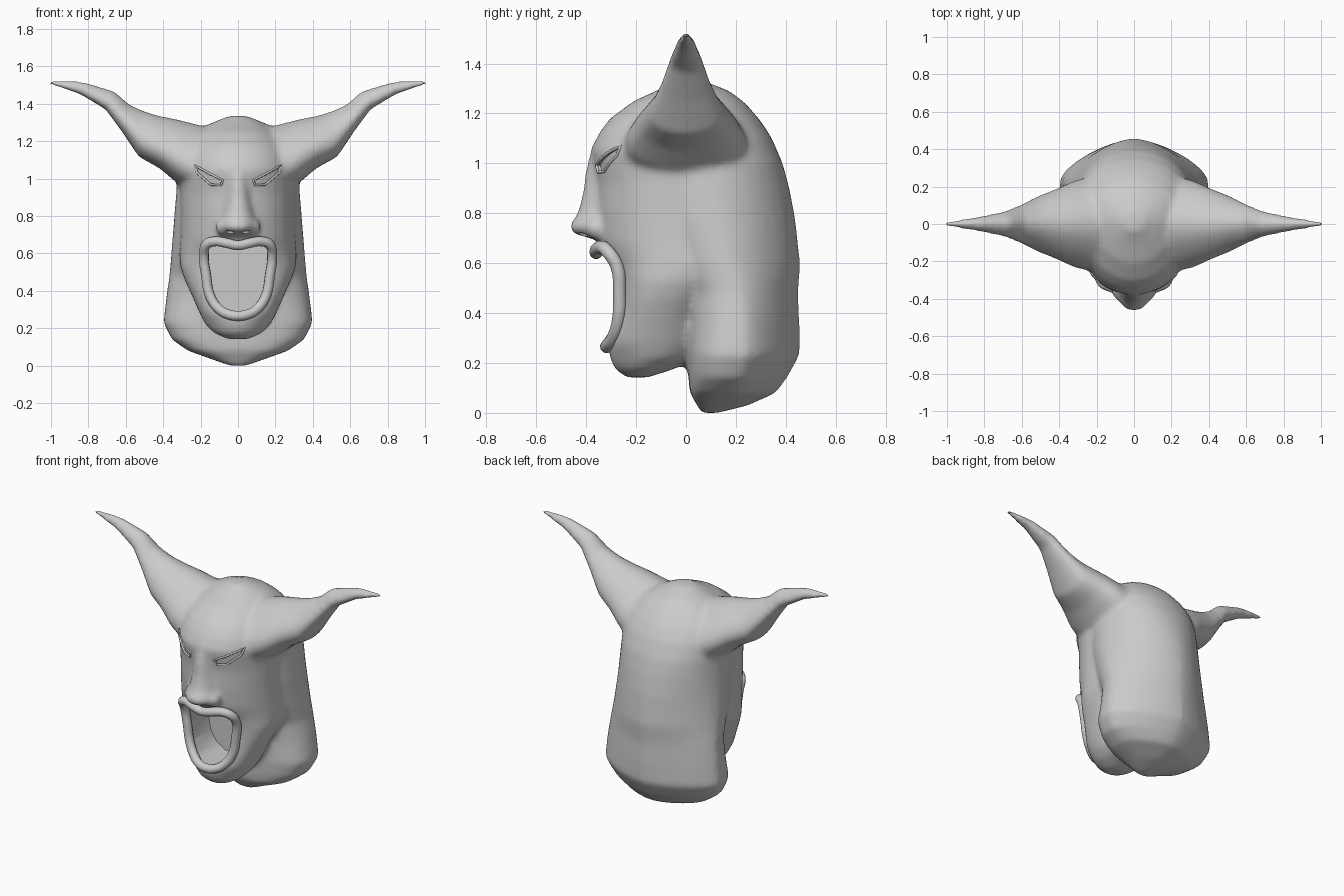
import bpy, bmesh, math
from mathutils import Vector

cube = bpy.data.objects.get("Cube")
if cube:
    bpy.data.objects.remove(cube, do_unlink=True)

skin = bpy.data.materials.new("plain grey")
skin.use_nodes = True
GREY = (0.6, 0.6, 0.6, 1)
skin.diffuse_color = GREY
skin.node_tree.nodes["Principled BSDF"].inputs["Base Color"].default_value = GREY


def spow(v, p):
    return math.copysign(abs(v) ** p, v)


def loft(bm, rings):
    """Skin a list of closed rings and cap both ends."""
    rows = [[bm.verts.new(p) for p in ring] for ring in rings]
    n = len(rows[0])
    for a, b in zip(rows, rows[1:]):
        for i in range(n):
            j = (i + 1) % n
            bm.faces.new((a[i], a[j], b[j], b[i]))
    bm.faces.new(rows[0][::-1])
    bm.faces.new(rows[-1])


def slab(z, w, yf, yb, nf=2.0, nb=2.0, steps=36):
    """Horizontal section with its own roundness at front and back."""
    mid, half = (yf + yb) / 2, (yb - yf) / 2
    pts = []
    for i in range(steps):
        a = math.tau * i / steps
        n = nf if math.sin(a) < 0 else nb
        pts.append(Vector((w * spow(math.cos(a), 2 / n),
                           mid + half * spow(math.sin(a), 2 / n), z)))
    return pts


def horn_section(bottom, top, depth, side, steps=24):
    """Egg-shaped upright section, broad below and narrow above."""
    b, t = (Vector((side * p[0], 0, p[1])) for p in (bottom, top))
    c, u = (t + b) / 2, (t - b) / 2
    ring = []
    for i in range(steps):
        a = math.tau * i / steps
        y = depth * math.sin(a) * (1 - .35 * math.cos(a))
        ring.append(c + u * math.cos(a) + Vector((0, y, 0)))
    return ring


def ball(bm, loc, r, squash=(1, 1, 1)):
    made = bmesh.ops.create_uvsphere(bm, u_segments=16, v_segments=10, radius=r)
    for v in made["verts"]:
        v.co = Vector(c * s for c, s in zip(v.co, squash)) + Vector(loc)


def add_object(name, bm):
    bmesh.ops.recalc_face_normals(bm, faces=bm.faces)
    mesh = bpy.data.meshes.new(name)
    bm.to_mesh(mesh)
    bm.free()
    ob = bpy.data.objects.new(name, mesh)
    bpy.context.collection.objects.link(ob)
    mesh.materials.append(skin)
    return ob


def activate(ob):
    bpy.ops.object.select_all(action='DESELECT')
    ob.select_set(True)
    bpy.context.view_layer.objects.active = ob


def apply_all(ob):
    activate(ob)
    for m in list(ob.modifiers):
        bpy.ops.object.modifier_apply(modifier=m.name)


def tube(name, pts, radius, handle):
    """Closed round tube through the given points."""
    cu = bpy.data.curves.new(name, 'CURVE')
    cu.dimensions = '3D'
    cu.bevel_depth, cu.bevel_resolution, cu.resolution_u = radius, 3, 4
    sp = cu.splines.new('BEZIER')
    sp.bezier_points.add(len(pts) - 1)
    for bp, p in zip(sp.bezier_points, pts):
        bp.co = p
        bp.handle_left_type = bp.handle_right_type = handle
    sp.use_cyclic_u = True
    ob = bpy.data.objects.new(name, cu)
    bpy.context.collection.objects.link(ob)
    cu.materials.append(skin)
    activate(ob)
    bpy.ops.object.convert(target='MESH')
    bpy.ops.object.shade_smooth()


bm = bmesh.new()

# back of the skull and neck, chamfered towards the rear
loft(bm, [slab(*r) for r in [
    (0.0, .05, .06, .13, 3, 1.6), (.03, .13, .045, .25, 3, 1.6),
    (.08, .27, .015, .36, 3, 1.6), (.14, .355, .01, .405, 3, 1.5),
    (.23, .4, .005, .455, 3, 1.5), (.36, .385, 0, .455, 2.6, 1.5),
    (.48, .368, -.02, .45, 2.3, 1.55), (.6, .358, -.12, .458, 2, 1.65),
    (.78, .343, -.2, .438, 2, 1.8), (.9, .333, -.22, .415, 2, 1.95),
    (1.0, .325, -.22, .388, 2, 2.1), (1.1, .315, -.2, .345, 2, 2.1),
    (1.17, .295, -.18, .3), (1.24, .24, -.15, .24), (1.29, .16, -.1, .175),
    (1.335, .05, -.04, .06)]])

# face and jaw
loft(bm, [slab(*r) for r in [
    (.142, .06, -.24, -.15), (.175, .13, -.285, -.05), (.22, .175, -.305, .05),
    (.28, .205, -.315, .1, 2.4), (.4, .258, -.275, .12, 2.7),
    (.46, .286, -.268, .16, 2.7), (.53, .31, -.27, .22, 2.6),
    (.6, .314, -.3, .3, 2.3), (.68, .308, -.35, .3), (.8, .305, -.36, .3),
    (.92, .308, -.36, .3), (1.05, .31, -.382, .3), (1.12, .295, -.35, .3),
    (1.18, .26, -.305, .25), (1.25, .2, -.21, .2), (1.295, .13, -.11, .1),
    (1.335, .04, -.03, .03)]])

# nose
loft(bm, [slab(*r) for r in [
    (1.08, .05, -.375, -.2), (.98, .06, -.402, -.2), (.88, .075, -.414, -.2),
    (.8, .09, -.434, -.2), (.75, .105, -.47, -.2), (.72, .095, -.458, -.2),
    (.695, .06, -.37, -.2)]])

for side in (-1, 1):
    # nostril wing
    ball(bm, (side * .075, -.36, .74), .047)
    # horn
    loft(bm, [horn_section(b, t, d, side) for b, t, d in [
        ((0, .9), (0, 1.24), .25), ((.2, .91), (.2, 1.285), .25),
        ((.32, .97), (.33, 1.318), .22), ((.42, 1.055), (.42, 1.335), .178),
        ((.53, 1.115), (.50, 1.36), .14), ((.62, 1.25), (.58, 1.395), .1),
        ((.71, 1.37), (.66, 1.468), .066), ((.845, 1.45), (.83, 1.52), .038),
        ((1.015, 1.505), (1.01, 1.527), .012)]])

# fuse everything into one skin
head = add_object("head", bm)
remesh = head.modifiers.new("fuse", 'REMESH')
remesh.mode, remesh.voxel_size = 'VOXEL', .013
soften = head.modifiers.new("soften", 'SMOOTH')
soften.factor, soften.iterations = .5, 18
apply_all(head)
bpy.context.view_layer.update()


def surface(x, z):
    hit, loc, _, _ = head.ray_cast(Vector((x, -2, z)), Vector((0, 1, 0)))
    return loc.y if hit else -.3


def carve(bm, outline, back):
    """Prism entering from the front; back gives the depth at each point."""
    loft(bm, [[Vector((x, -.7, z)) for x, z in outline],
              [Vector((x, back(x, z), z)) for x, z in outline]])


# lip path, right half then mirrored
half = [(0, -.36, .643), (.06, -.357, .655), (.12, -.338, .664), (.168, -.315, .648),
        (.182, -.277, .59), (.17, -.266, .48), (.15, -.27, .375), (.105, -.29, .305),
        (.05, -.312, .273), (0, -.318, .266)]
lip_path = half + [(-x, y, z) for x, y, z in half[-2:0:-1]]

# openings: mouth, eyes and nostrils
cuts = bmesh.new()
carve(cuts, [(x, z) for x, y, z in lip_path], lambda x, z: -.06)
eye = [Vector(p) for p in ((.23, 1.07), (.218, 1.03), (.145, .967), (.09, .965),
                           (.082, .992), (.15, 1.025))]
eye = [a.lerp(b, k / 4) for a, b in zip(eye, eye[1:] + eye[:1]) for k in range(4)]
rims = []
for side in (-1, 1):
    outline = [(side * x, z) for x, z in eye]
    carve(cuts, outline, lambda x, z: surface(x, z) + .015)
    rims.append([Vector((x, surface(x, z), z)) for x, z in outline])
    ball(cuts, (side * .045, -.415, .708), .022, (1.2, 1, .8))
bmesh.ops.triangulate(cuts, faces=cuts.faces)
cutter = add_object("opening_cutter", cuts)
cutter.hide_render = True
cut = head.modifiers.new("openings", 'BOOLEAN')
cut.operation, cut.solver, cut.object = 'DIFFERENCE', 'EXACT', cutter
apply_all(head)
bpy.data.objects.remove(cutter, do_unlink=True)
activate(head)
bpy.ops.object.shade_smooth_by_angle(angle=math.radians(40))

# lips and eyelids
tube("lips", lip_path, .027, 'AUTO')
for name, rim in zip(("left_eyelid", "right_eyelid"), rims[::-1]):
    tube(name, rim, .006, 'VECTOR')
